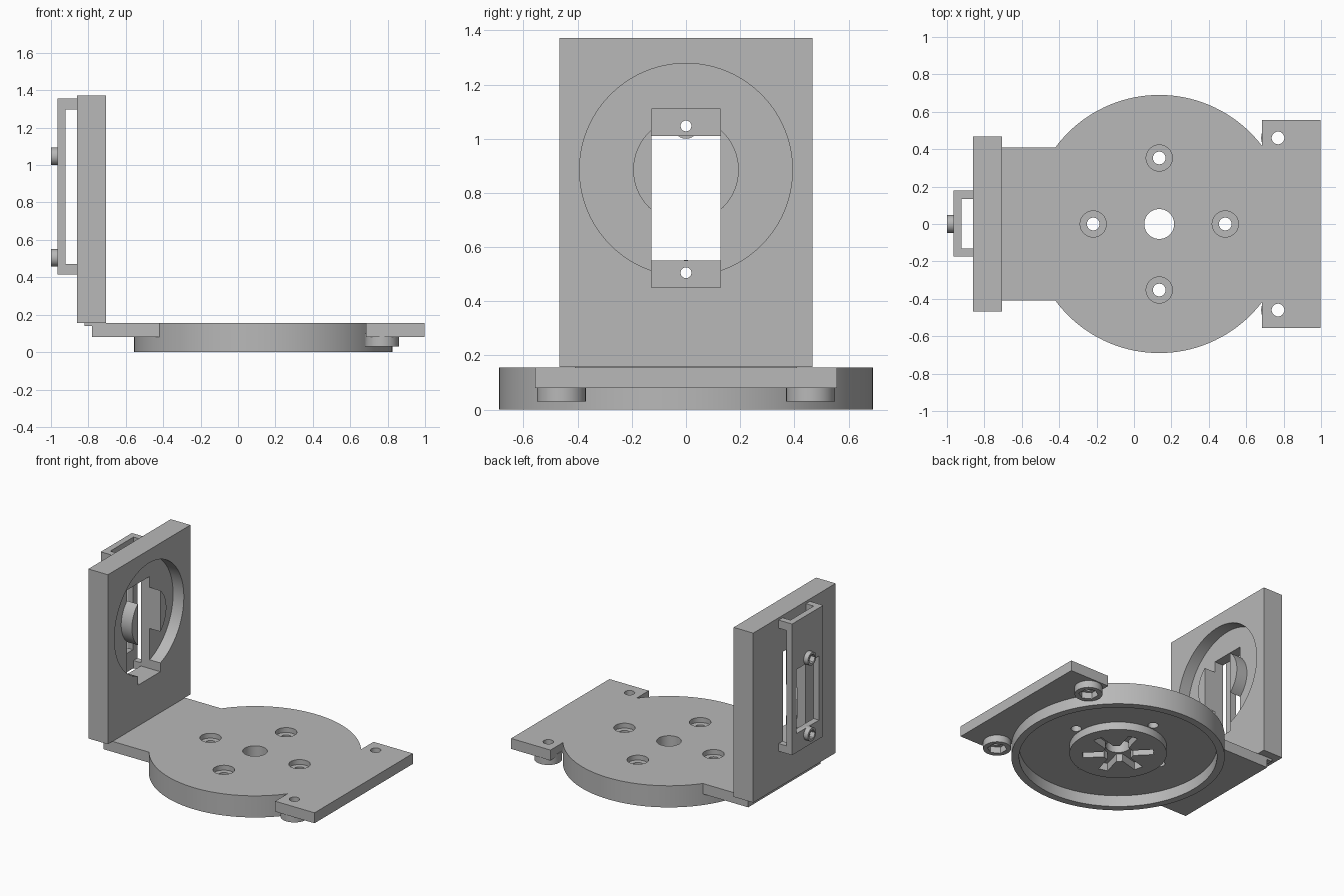
import bpy
import bmesh
from math import radians, pi
from mathutils import Matrix

cube = bpy.data.objects.get("Cube")
if cube:
    bpy.data.objects.remove(cube, do_unlink=True)

grey = bpy.data.materials.new("plain_grey")
grey.use_nodes = True
grey.diffuse_color = (0.48, 0.48, 0.48, 1)
grey.node_tree.nodes["Principled BSDF"].inputs["Base Color"].default_value = (0.48, 0.48, 0.48, 1)


def make(name, bm):
    mesh = bpy.data.meshes.new(name)
    bm.to_mesh(mesh)
    bm.free()
    mesh.materials.append(grey)
    obj = bpy.data.objects.new(name, mesh)
    bpy.context.collection.objects.link(obj)
    return obj


def box(name, x, y, z, turn=None):
    """Box from three (low, high) ranges, optionally moved by a matrix."""
    bm = bmesh.new()
    bmesh.ops.create_cube(bm, size=1)
    for v in bm.verts:
        for i, (lo, hi) in enumerate((x, y, z)):
            v.co[i] = lo + (v.co[i] + 0.5) * (hi - lo)
    if turn:
        bm.transform(turn)
    return make(name, bm)


def cyl(name, a, b, r, low, high, axis="z", sides=64):
    """Cylinder about z at (x, y) = (a, b), or about x at (y, z) = (a, b)."""
    bm = bmesh.new()
    bmesh.ops.create_cone(bm, cap_ends=True, segments=sides, radius1=r, radius2=r, depth=high - low)
    mid = (low + high) / 2
    if axis == "z":
        bm.transform(Matrix.Translation((a, b, mid)))
    else:
        bm.transform(Matrix.Translation((mid, a, b)) @ Matrix.Rotation(pi / 2, 4, "Y"))
    return make(name, bm)


def combine(obj, tools, operation):
    """Apply one boolean per tool, then remove the tools."""
    for tool in tools:
        tool.hide_render = True
        mod = obj.modifiers.new("boolean", "BOOLEAN")
        mod.operation, mod.solver, mod.object = operation, "EXACT", tool
        graph = bpy.context.evaluated_depsgraph_get()
        mesh = bpy.data.meshes.new_from_object(obj.evaluated_get(graph))
        obj.modifiers.clear()
        obj.data = mesh
        bpy.data.objects.remove(tool, do_unlink=True)


TOP, FLOOR = 0.155, 0.08
CX = 0.135
TAB_HOLES = [(0.77, s * 0.46) for s in (-1, 1)]
DISC_HOLES = [(CX + 0.353, 0), (CX - 0.353, 0), (CX, 0.353), (CX, -0.353)]

# Round base with its arm and end tab
base = cyl("base_plate", CX, 0, 0.69, 0, TOP, sides=128)
combine(base, [
    box("arm", (-0.78, -0.40), (-0.41, 0.41), (FLOOR, TOP)),
    box("end_tab", (0.685, 0.997), (-0.557, 0.557), (FLOOR, TOP)),
] + [cyl("tab_boss", x, y, 0.09, 0.03, FLOOR + 0.02) for x, y in TAB_HOLES], "UNION")

# Hollow underside, screw holes, counterbores and nut pockets
cuts = [cyl("underside", CX, 0, 0.64, -0.1, FLOOR, sides=128)]
for x, y in DISC_HOLES:
    cuts += [cyl("hole", x, y, 0.034, -0.1, 0.3, sides=32),
             cyl("counterbore", x, y, 0.07, TOP - 0.035, 0.3, sides=48)]
for x, y in TAB_HOLES:
    cuts += [cyl("hole", x, y, 0.034, -0.1, 0.3, sides=32),
             cyl("nut_pocket", x, y, 0.064, -0.1, 0.075, sides=6)]
combine(base, cuts, "DIFFERENCE")

# Raised hub under the base, with a star-shaped horn pocket
hub = cyl("hub", CX, 0, 0.315, 0.025, FLOOR + 0.01)
pockets = [cyl("hub_pocket", CX, 0, 0.10, -0.1, FLOOR)]
for k in range(6):
    turn = Matrix.Translation((CX, 0, 0)) @ Matrix.Rotation(k * pi / 3 + 0.26, 4, "Z")
    pockets.append(box("horn_arm", (0.05, 0.23), (-0.032, 0.032), (-0.1, FLOOR), turn))
combine(hub, pockets, "DIFFERENCE")
combine(base, [hub], "UNION")
combine(base, [cyl("centre_hole", CX, 0, 0.08, -0.1, 0.3)], "DIFFERENCE")

# Upright wall with a ring-shaped pocket and a rectangular opening
WZ = 0.885
wall = box("upright_wall", (-0.86, -0.705), (-0.467, 0.467), (0.157, 1.372))
ring = cyl("ring_pocket", 0, WZ, 0.393, -0.79, -0.6, "x", 96)
combine(ring, [cyl("ring_core", 0, WZ, 0.195, -0.9, -0.5, "x")], "DIFFERENCE")
combine(wall, [ring, box("opening", (-1, -0.5), (-0.127, 0.127), (0.45, 1.11))], "DIFFERENCE")
foot = box("wall_foot", (-0.82, -0.72), (-0.41, 0.41), (0.14, 0.158))

# Rear bracket: back plate on four corner posts, with two screw bosses
bracket = box("rear_bracket", (-0.966, -0.86), (-0.175, 0.178), (0.415, 1.355))
SCREWS = (0.505, 1.047)
combine(bracket, [
    box("side_gap", (-0.922, -0.8), (-0.5, 0.5), (0.47, 1.297)),
    box("end_gap", (-0.922, -0.8), (-0.13, 0.133), (0.3, 1.5)),
    box("window", (-1.1, -0.8), (-0.127, 0.127), (0.55, 1.01)),
], "DIFFERENCE")
combine(bracket, [cyl("screw_boss", 0, z, 0.047, -1, -0.95, "x", 48) for z in SCREWS], "UNION")
combine(bracket, [cyl("screw_hole", 0, z, 0.02, -1.1, -0.8, "x", 32) for z in SCREWS]
        + [cyl("screw_nut", 0, z, 0.034, -1.1, -0.966, "x", 6) for z in SCREWS], "DIFFERENCE")

# Smooth round walls while keeping the edges sharp
for obj in (base, wall, foot, bracket):
    bpy.ops.object.select_all(action="DESELECT")
    obj.select_set(True)
    bpy.context.view_layer.objects.active = obj
    bpy.ops.object.shade_smooth_by_angle(angle=radians(30))
